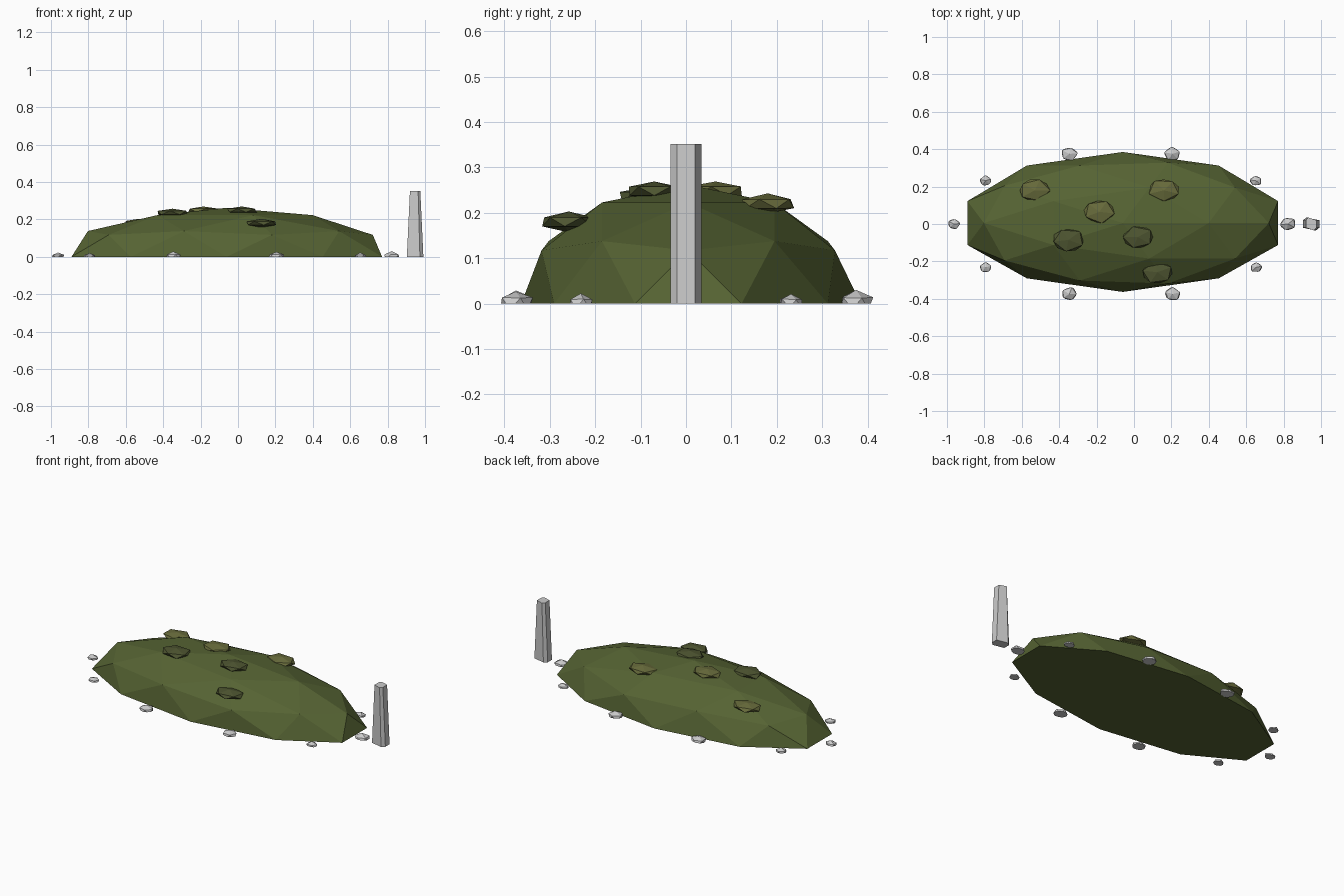
import bpy, bmesh, math, random
from mathutils import Vector, Matrix

if "Cube" in bpy.data.objects:
    bpy.data.objects.remove(bpy.data.objects["Cube"])

random.seed(4)


def material(name, rgb):
    m = bpy.data.materials.new(name)
    m.diffuse_color = (*rgb, 1)
    m.use_nodes = True
    m.node_tree.nodes["Principled BSDF"].inputs["Base Color"].default_value = m.diffuse_color
    return m


soil_green = material("soil_green", (0.092, 0.125, 0.033))
light_moss = material("light_moss", (0.14, 0.15, 0.045))
dark_moss = material("dark_moss", (0.075, 0.09, 0.03))


def finish(bm, name, mat=None):
    bmesh.ops.recalc_face_normals(bm, faces=bm.faces)
    me = bpy.data.meshes.new(name)
    bm.to_mesh(me)
    bm.free()
    ob = bpy.data.objects.new(name, me)
    bpy.context.collection.objects.link(ob)
    if mat:
        me.materials.append(mat)
    return ob


def blob(name, center, size, subdiv=1, jitter=0.0, spin=0.0, half=False, mat=None):
    """Scaled low-poly ball; half=True leaves a dome with a flat base."""
    bm = bmesh.new()
    bmesh.ops.create_icosphere(bm, subdivisions=subdiv, radius=1)
    for v in bm.verts:
        v.co *= 1 + random.uniform(-jitter, jitter)
    if half:
        cut = bmesh.ops.bisect_plane(bm, geom=bm.verts[:] + bm.edges[:] + bm.faces[:],
                                     dist=1e-3, plane_co=(0, 0, 0), plane_no=(0, 0, 1),
                                     clear_inner=True)
        rim = [e for e in cut["geom_cut"] if isinstance(e, bmesh.types.BMEdge)]
        if not rim:
            rim = [e for e in bm.edges if e.is_boundary]
        bmesh.ops.holes_fill(bm, edges=rim, sides=0)
    bmesh.ops.transform(bm, verts=bm.verts, matrix=Matrix.Translation(center)
                        @ Matrix.Diagonal((*size, 1)) @ Matrix.Rotation(spin, 4, 'Z'))
    return finish(bm, name, mat)


# Earth mound: half of a stretched low-poly ball
mound = blob("mound", (-0.06, 0.005, 0), (0.873, 0.38, 0.262), subdiv=2, half=True, mat=soil_green)
for v in mound.data.vertices:
    if v.co.z < 0.01 and v.co.y < -0.2:
        v.co.y += 0.012

# Moss patches resting on the mound surface
patches = [(-0.53, 0.18, 0.182), (-0.185, 0.065, 0.248), (0.16, 0.18, 0.22),
           (-0.35, -0.085, 0.236), (0.02, -0.07, 0.248), (0.125, -0.258, 0.18)]
for i, p in enumerate(patches):
    blob(f"moss_patch_{i + 1}", p, (0.092, 0.067, 0.022), jitter=0.05, spin=i * 1.1,
         mat=light_moss if i < 3 else dark_moss)

# Ring of border stones
for i in range(10):
    a = i * math.tau / 10
    r = 0.046 if i in (0, 2, 3, 7, 8) else 0.035
    blob(f"border_stone_{i + 1}", (-0.07 + 0.893 * math.cos(a), 0.4 * math.sin(a) * 0.985, 0),
         (r, r * 0.85, r * 0.62), jitter=0.1, spin=random.uniform(0, 6), half=True)

# Tapered six-sided marker post
bm = bmesh.new()
bmesh.ops.create_cone(bm, cap_ends=True, segments=6, radius1=1, radius2=1, depth=1)
for v in bm.verts:
    a = math.atan2(v.co.y, v.co.x) + math.pi / 6 * (abs(abs(v.co.y) - 1) < 0.01)
    top = v.co.z > 0
    v.co = Vector((0.947 + (0.032 if top else 0.051) * math.cos(a),
                   0.04 * math.sin(a), 0.352 if top else 0))
finish(bm, "marker_post")
